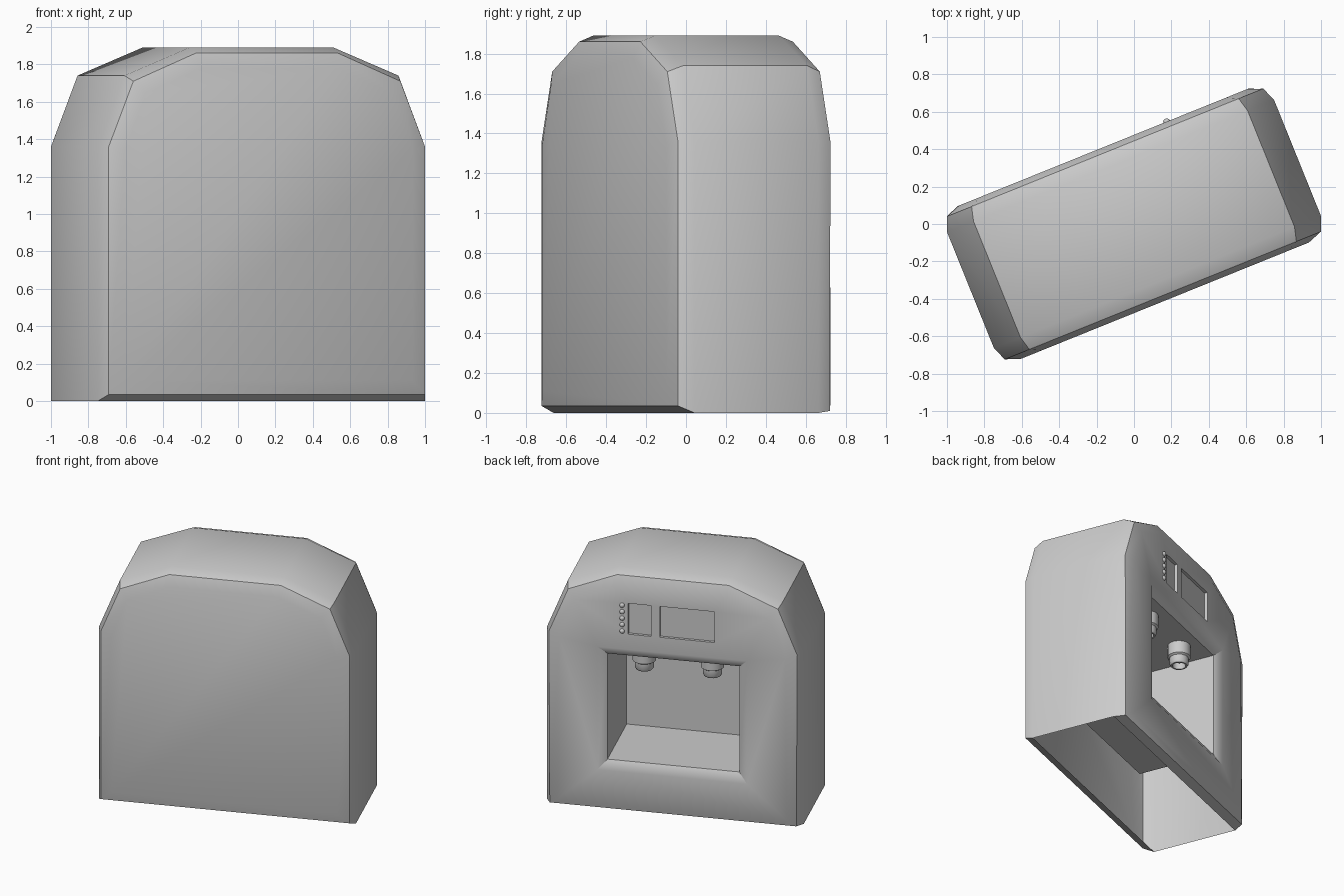
import bpy, bmesh, math
from mathutils import Matrix

if "Cube" in bpy.data.objects:
    bpy.data.objects.remove(bpy.data.objects["Cube"])

TURN = Matrix.Rotation(math.radians(22), 4, 'Z')   # whole machine stands turned


def finish(bm, name, limit=40):
    bmesh.ops.recalc_face_normals(bm, faces=bm.faces)
    for f in bm.faces:
        f.smooth = True
    for e in bm.edges:
        if len(e.link_faces) == 2 and e.calc_face_angle(0) > math.radians(limit):
            e.smooth = False
    me = bpy.data.meshes.new(name)
    bm.to_mesh(me)
    bm.free()
    ob = bpy.data.objects.new(name, me)
    bpy.context.collection.objects.link(ob)
    ob.matrix_world = TURN
    return ob


def ring(bm, pts):
    return [bm.verts.new(p) for p in pts]


def loft(bm, a, b, closed=True):
    n = len(a)
    for i in range(n if closed else n - 1):
        j = (i + 1) % n
        bm.faces.new((a[i], a[j], b[j], b[i]))


def arch(half, y):
    # mirrored arch outline from the right side profile, bottom to top
    right = [(x, y, z) for x, z in half]
    return right + [(-x, y, z) for x, y, z in reversed(right)]


def rect(x0, x1, z0, z1, y):
    return [(x0, y, z0), (x1, y, z0), (x1, y, z1), (x0, y, z1)]


# housing: arched shell, rounded rims front and back, open underneath
bm = bmesh.new()
outer = [(.943, 0), (.943, 1.36), (.79, 1.74), (.415, 1.89)]
mid = [(.912, .035), (.912, 1.36), (.77, 1.71), (.41, 1.86)]
face = [(.83, .11), (.83, 1.34), (.71, 1.645), (.39, 1.78)]
back_face = ring(bm, arch(face, -.442))
back_mid = ring(bm, arch(mid, -.412))
back_rim = ring(bm, arch(outer, -.335))
front_rim = ring(bm, arch(outer, .335))
front_mid = ring(bm, arch([(.905, .01)] + mid[1:], .412))
front_face = ring(bm, arch([(.84, .06)] + face[1:], .442))
bm.faces.new(back_face)
loft(bm, back_face, back_mid)
loft(bm, back_mid, back_rim)
loft(bm, back_rim, front_rim, closed=False)
loft(bm, front_rim, front_mid)
loft(bm, front_mid, front_face)

# front openings: dispensing bay and two recessed display panels
bay = ring(bm, rect(-.55, .55, .32, 1.29, .442))
panels = [(.156, .323, 1.412, 1.655), (-.31, .09, 1.412, 1.655)]
holes = [bay] + [ring(bm, rect(*p, .442)) for p in panels]
edges = []
for loop in [front_face] + holes:
    for i, v in enumerate(loop):
        w = loop[(i + 1) % len(loop)]
        edges.append(bm.edges.get((v, w)) or bm.edges.new((v, w)))
bmesh.ops.triangle_fill(bm, use_beauty=True, use_dissolve=False, edges=edges,
                        normal=(0, 1, 0))
for p, h in zip(panels, holes[1:]):
    inner = ring(bm, rect(*p, .42))
    loft(bm, h, inner)
    bm.faces.new(inner)
bay_lip = ring(bm, rect(-.484, .484, .39, 1.225, .40))
bay_back = ring(bm, rect(-.484, .484, .39, 1.225, -.21))
loft(bm, bay, bay_lip)
loft(bm, bay_lip, bay_back)
bm.faces.new(bay_back)
finish(bm, "housing")

# nozzles: stepped spouts hanging from the bay ceiling
profile = [(.085, 1.225), (.085, 1.13), (.07, 1.12), (.07, 1.075),
           (.06, 1.06), (.048, 1.06), (.048, 1.11)]
N = 16
for side, x in (("right", .25), ("left", -.25)):
    bm = bmesh.new()
    rings = [ring(bm, [(x + r * math.cos(2 * math.pi * k / N),
                        .24 + r * math.sin(2 * math.pi * k / N), z)
                       for k in range(N)]) for r, z in profile]
    for a, b in zip(rings, rings[1:]):
        loft(bm, a, b)
    bm.faces.new(rings[-1])
    bm.faces.new(rings[0])
    finish(bm, "nozzle_" + side)

# buttons: column of five small domes beside the panels
for i in range(5):
    bm = bmesh.new()
    m = Matrix.Translation((.367, .442, 1.432 + .051 * i)) @ Matrix.Diagonal((1, .9, 1, 1))
    bmesh.ops.create_uvsphere(bm, u_segments=10, v_segments=6, radius=.019, matrix=m)
    finish(bm, "button_%d" % (i + 1), 60)
